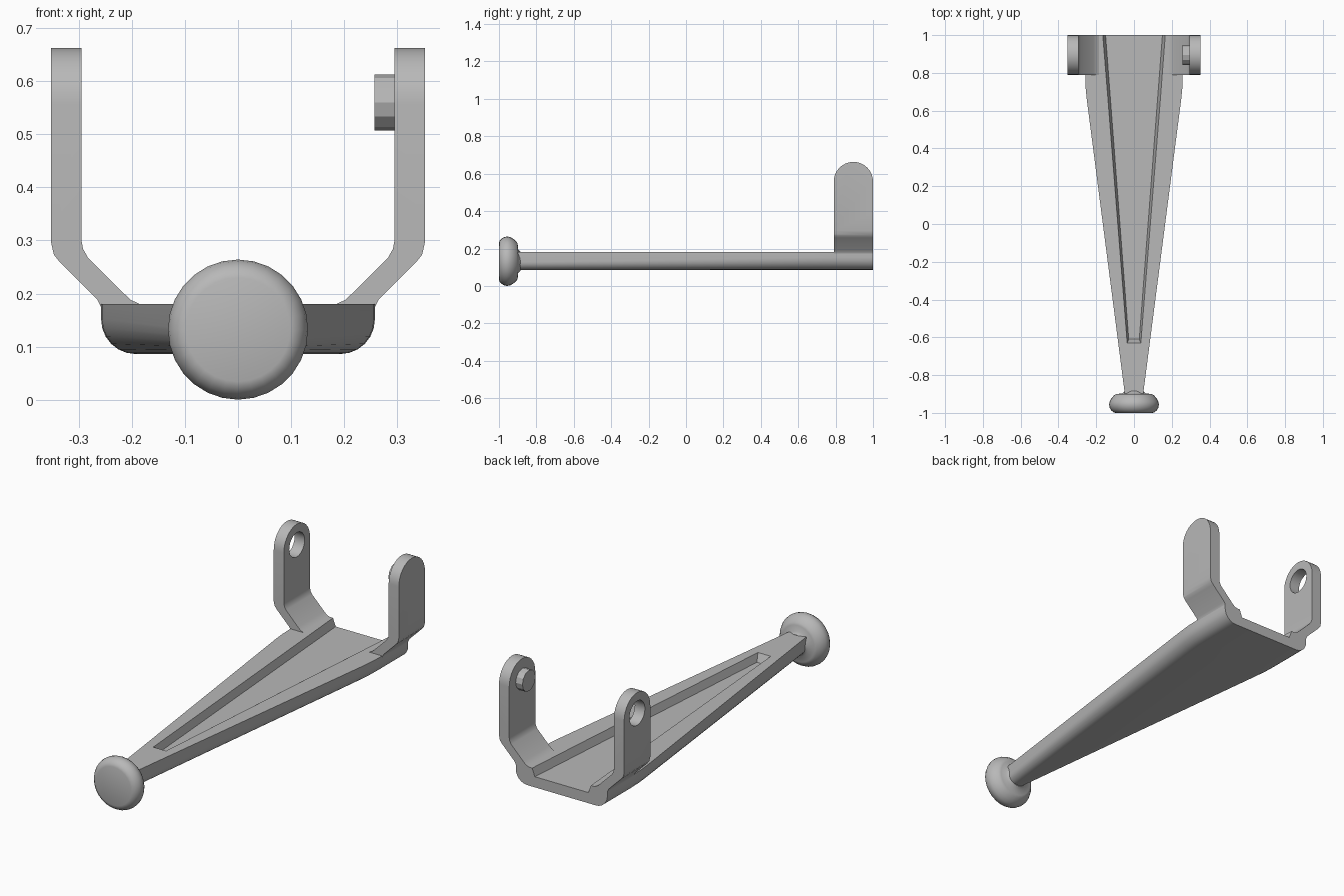
import bpy, bmesh
from math import sin, cos, pi, radians

cube = bpy.data.objects.get("Cube")
if cube:
    bpy.data.objects.remove(cube, do_unlink=True)

grey = bpy.data.materials.new("plain grey")
grey.use_nodes = True
grey.diffuse_color = (0.48, 0.48, 0.48, 1)
grey.node_tree.nodes["Principled BSDF"].inputs["Base Color"].default_value = grey.diffuse_color


def loft(name, rings):
    """Skin matching rings of points and cap both ends."""
    bm = bmesh.new()
    rows = [[bm.verts.new(p) for p in ring] for ring in rings]
    n = len(rows[0])
    for a, b in zip(rows, rows[1:]):
        for i in range(n):
            bm.faces.new((a[i], a[(i + 1) % n], b[(i + 1) % n], b[i]))
    bm.faces.new(rows[0])
    bm.faces.new(rows[-1])
    bmesh.ops.recalc_face_normals(bm, faces=bm.faces)
    mesh = bpy.data.meshes.new(name)
    bm.to_mesh(mesh)
    bm.free()
    mesh.materials.append(grey)
    obj = bpy.data.objects.new(name, mesh)
    bpy.context.collection.objects.link(obj)
    return obj


def smooth(obj, angle=32):
    bpy.ops.object.select_all(action='DESELECT')
    obj.select_set(True)
    bpy.context.view_layer.objects.active = obj
    bpy.ops.object.shade_smooth_by_angle(angle=radians(angle))


def boolean(obj, cutter, operation):
    """Apply a boolean and discard the cutter."""
    mod = obj.modifiers.new("cut", 'BOOLEAN')
    mod.object, mod.operation, mod.solver = cutter, operation, 'EXACT'
    bpy.ops.object.select_all(action='DESELECT')
    obj.select_set(True)
    bpy.context.view_layer.objects.active = obj
    bpy.ops.object.modifier_apply(modifier=mod.name)
    bpy.data.objects.remove(cutter, do_unlink=True)


def circle(r, n, cy, cz, x):
    return [(x, cy + r * cos(2 * pi * i / n), cz + r * sin(2 * pi * i / n)) for i in range(n)]


TOP, BOTTOM, FLOOR = 0.18, 0.086, 0.14
FRONT, BACK = 0.79, 1.0
MID, EYE = 0.895, 0.558


# Tapered lever with rounded lower edges
def section(y, w):
    r = min(0.065, w * 0.9)
    arc = [(w - r + r * cos(a), BOTTOM + r - r * sin(a)) for a in (pi / 2 * i / 6 for i in range(7))]
    half = [(w, TOP)] + arc
    return [(x, y, z) for x, z in half] + [(-x, y, z) for x, z in reversed(half)]


lever = loft("lever", [section(y, w) for y, w in
                       ((-0.92, 0.046), (0.66, 0.25), (0.72, 0.256), (0.79, 0.258), (BACK, 0.258))])


# Tapered channel sunk into the top, open at the back
def channel_ring(y_low, y_top, low, top):
    slope = (top - low) / (TOP - FLOOR)
    y_over = y_top + (y_top - y_low) * 0.5
    wide = top + slope * 0.02
    return [(-low, y_low, FLOOR), (low, y_low, FLOOR), (wide, y_over, TOP + 0.02), (-wide, y_over, TOP + 0.02)]


channel = loft("channel_cutter", [channel_ring(-0.61, -0.63, 0.028, 0.036),
                                  channel_ring(1.02, 1.02, 0.152, 0.167)])
boolean(lever, channel, 'DIFFERENCE')
smooth(lever)

# Bent upright arms with rounded tops
outer = [(0.254, 0.15), (0.257, 0.172), (0.265, 0.188), (0.335, 0.258), (0.347, 0.273), (0.352, 0.295), (0.352, 0.7)]
inner = [(0.295, 0.7), (0.295, 0.3), (0.292, 0.284), (0.283, 0.268), (0.215, 0.2), (0.202, 0.188), (0.185, 0.18),
         (0.185, 0.15)]
for side, name in ((1, "left_arm"), (-1, "right_arm")):
    arm = loft(name, [[(side * x, y, z) for x, z in outer + inner] for y in (FRONT, BACK)])
    r = (BACK - FRONT) / 2
    tongue = [(MID - r, 0.1), (MID + r, 0.1)]
    tongue += [(MID + r * cos(pi * i / 16), EYE + r * sin(pi * i / 16)) for i in range(17)]
    boolean(arm, loft("arm_cutter", [[(side * x, y, z) for y, z in tongue] for x in (0.1, 0.5)]), 'INTERSECT')
    if side < 0:
        boolean(arm, loft("hole_cutter", [circle(0.062, 24, MID, EYE, x) for x in (-0.5, -0.2)]), 'DIFFERENCE')
    smooth(arm)

# Pivot pin on the inside of the left arm
loft("pivot_pin", [circle(0.053, 12, MID, 0.56, x) for x in (0.257, 0.3)])

# Round button head on the narrow end
profile = [(-1, 0.098), (-0.996, 0.11), (-0.986, 0.121), (-0.972, 0.129), (-0.957, 0.132), (-0.942, 0.13),
           (-0.925, 0.121), (-0.905, 0.104), (-0.9, 0.092), (-0.897, 0.062), (-0.885, 0.05)]
head = loft("button_head", [[(r * cos(2 * pi * i / 28), y, 0.132 + r * sin(2 * pi * i / 28)) for i in range(28)]
                            for y, r in profile])
smooth(head, 40)
